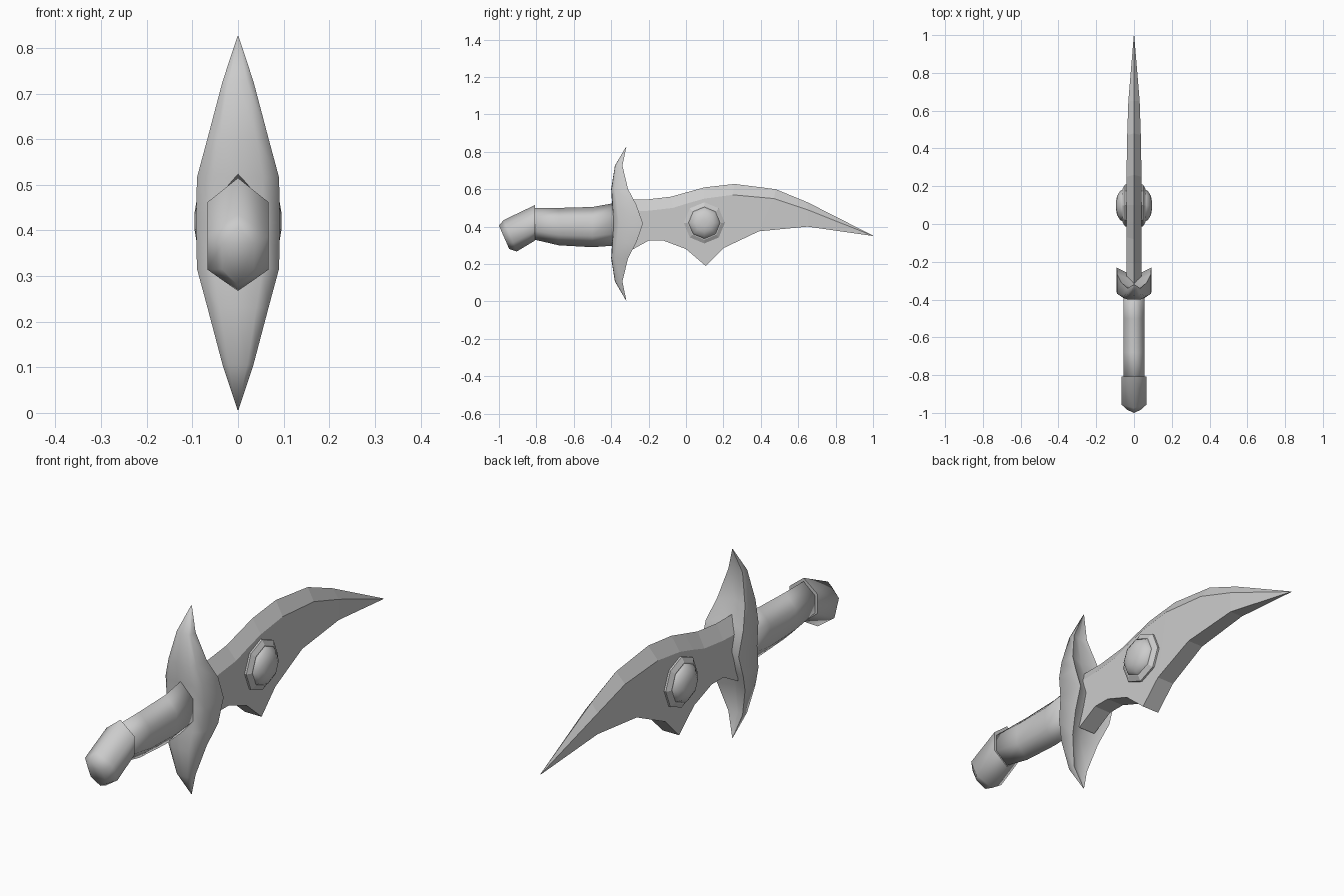
import bpy, bmesh, math

if "Cube" in bpy.data.objects:
    bpy.data.objects.remove(bpy.data.objects["Cube"])

grey = bpy.data.materials.new("plain_grey")
grey.use_nodes = True
grey.diffuse_color = (0.6, 0.6, 0.6, 1)
grey.node_tree.nodes["Principled BSDF"].inputs["Base Color"].default_value = (0.6, 0.6, 0.6, 1)


def loft(name, rings, smooth_angle=0, sharp_start=False):
    """Skin a row of equal-sized closed rings and cap both ends."""
    bm = bmesh.new()
    loops = [[bm.verts.new(p) for p in ring] for ring in rings]
    n = len(loops[0])
    for a, b in zip(loops, loops[1:]):
        for i in range(n):
            j = (i + 1) % n
            bm.faces.new((a[i], a[j], b[j], b[i]))
    start = bm.faces.new(loops[0])
    bm.faces.new(loops[-1])
    start_edges = list(start.edges)
    bmesh.ops.recalc_face_normals(bm, faces=bm.faces)
    if smooth_angle:
        for f in bm.faces:
            f.smooth = True
        for e in bm.edges:
            e.smooth = e.calc_face_angle(0) < math.radians(smooth_angle)
    if sharp_start:
        for e in start_edges:
            e.smooth = False
    bmesh.ops.remove_doubles(bm, verts=bm.verts, dist=0.0005)
    bmesh.ops.recalc_face_normals(bm, faces=bm.faces)
    mesh = bpy.data.meshes.new(name)
    bm.to_mesh(mesh)
    bm.free()
    mesh.materials.append(grey)
    ob = bpy.data.objects.new(name, mesh)
    bpy.context.collection.objects.link(ob)
    return ob


def hex_ring(yt, zt, yb, zb, w):
    """Six-sided ring from a top point to a bottom point, w wide each way."""
    spots = [(0, 0), (w, 0.28), (w, 0.72), (0, 1), (-w, 0.72), (-w, 0.28)]
    return [(x, yt + (yb - yt) * t, zt + (zb - zt) * t) for x, t in spots]


# Blade: spine edge, bevel crease and flat underside at each station
stations = [
    ((-0.34, 0.545), (-0.34, 0.48), (-0.30, 0.27), 0.04),
    ((-0.21, 0.545), (-0.20, 0.485), (-0.20, 0.325), 0.04),
    ((-0.08, 0.56), (-0.07, 0.50), (-0.12, 0.325), 0.04),
    ((0.01, 0.585), (0.01, 0.525), (0.0, 0.28), 0.04),
    ((0.10, 0.61), (0.10, 0.55), (0.105, 0.19), 0.04),
    ((0.26, 0.628), (0.25, 0.57), (0.20, 0.285), 0.04),
    ((0.48, 0.60), (0.47, 0.55), (0.39, 0.375), 0.036),
    ((0.65, 0.53), (0.65, 0.49), (0.65, 0.40), 0.03),
    ((1.0, 0.352), (1.0, 0.351), (1.0, 0.35), 0.001),
]
loft("blade", [[(0, *top), (w, *crease), (w, *low), (-w, *low), (-w, *crease)]
               for top, crease, low, w in stations])

# Crossguard: height, half width, rear y, front y; mirrored below the middle
upper = [(0.41, 0.001, -0.321, -0.319), (0.31, 0.034, -0.38, -0.34),
         (0.185, 0.067, -0.40, -0.31), (0.10, 0.09, -0.395, -0.265),
         (0, 0.092, -0.39, -0.23)]
levels = upper + [(-h, w, r, f) for h, w, r, f in reversed(upper[:-1])]
guard_rings = []
for h, w, r, f in levels:
    z, d = h + 0.416, f - r
    guard_rings.append([(0, r, z), (0.6 * w, r + 0.02 * d, z), (w, r + 0.2 * d, z), (w, f, z),
                        (0, f - 0.3 * d, z), (-w, f, z), (-w, r + 0.2 * d, z),
                        (-0.6 * w, r + 0.02 * d, z)])
loft("crossguard", guard_rings, 62)

# Grip
grip = [(-0.36, 0.53, 0.30), (-0.50, 0.505, 0.29), (-0.68, 0.50, 0.30), (-0.83, 0.50, 0.335)]
loft("grip", [hex_ring(y, t, y, b, 0.055) for y, t, b in grip], 100)

# Pommel, bent downward
loft("pommel", [hex_ring(-0.808, 0.515, -0.808, 0.325, 0.067),
                hex_ring(-0.975, 0.435, -0.905, 0.267, 0.067),
                hex_ring(-1.0, 0.405, -0.945, 0.28, 0.035)], 100, True)


def round_boss(name, profile, smooth_angle):
    """Eight-sided turned shape lying across the blade, alike on both sides."""
    full = profile + [(r, -x) for r, x in reversed(profile)]
    rings = []
    for r, x in full:
        angles = [k * math.tau / 8 for k in range(8)]
        rings.append([(x, 0.098 + r * math.cos(a), 0.42 + r * math.sin(a)) for a in angles])
    return loft(name, rings, smooth_angle)


# Round ornament: octagonal rim and domed gem on both faces
round_boss("ornament_rim", [(0.09, 0.06), (0.11, 0.048)], 20)
round_boss("ornament_gem", [(0.02, 0.095), (0.05, 0.09), (0.075, 0.075), (0.088, 0.055)], 50)
